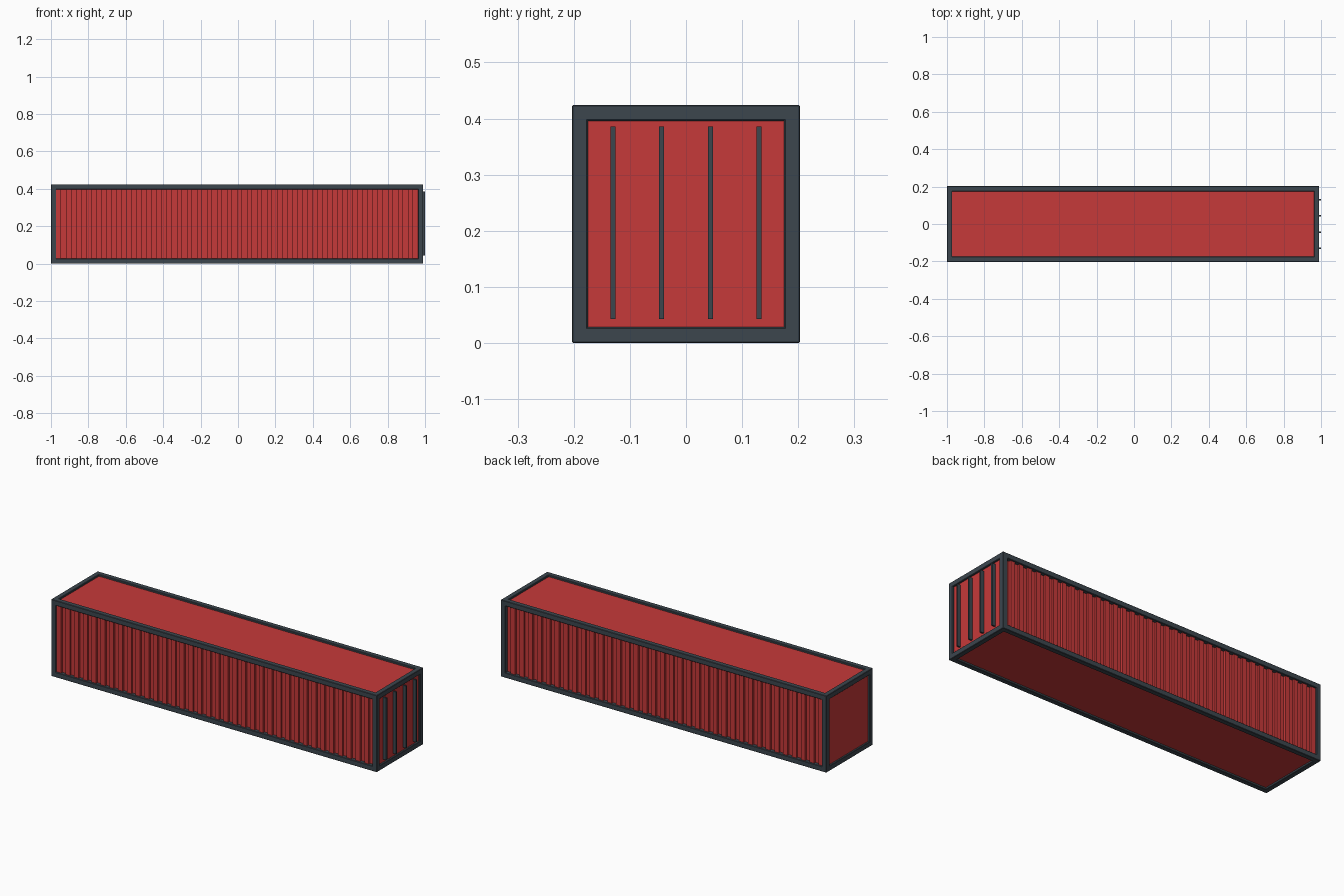
import bpy, bmesh
from mathutils import Vector

cube = bpy.data.objects.get("Cube")
if cube:
    bpy.data.objects.remove(cube, do_unlink=True)


def material(name, rgb):
    m = bpy.data.materials.new(name)
    m.use_nodes = True
    m.diffuse_color = (*rgb, 1)
    m.node_tree.nodes["Principled BSDF"].inputs["Base Color"].default_value = (*rgb, 1)
    return m


RED = material("container red", (0.565, 0.041, 0.041))
STEEL = material("dark steel", (0.045, 0.061, 0.076))

# Frame limits and beam thickness
X0, X1, Y, H, T = -1.0, 0.99, 0.203, 0.424, 0.028


def make(name, bm, mat):
    bmesh.ops.recalc_face_normals(bm, faces=bm.faces)
    mesh = bpy.data.meshes.new(name)
    bm.to_mesh(mesh)
    bm.free()
    mesh.materials.append(mat)
    obj = bpy.data.objects.new(name, mesh)
    bpy.context.collection.objects.link(obj)
    return obj


def box(name, lo, hi, mat, bevel=0):
    lo, hi = Vector(lo), Vector(hi)
    bm = bmesh.new()
    bmesh.ops.create_cube(bm, size=1)
    for v in bm.verts:
        v.co = (lo + hi) / 2 + v.co * (hi - lo)
    obj = make(name, bm, mat)
    if bevel:
        mod = obj.modifiers.new("bevel", "BEVEL")
        mod.width, mod.segments = bevel, 1
    return obj


# Twelve frame beams
for ys, side in ((-1, "front"), (1, "back")):
    ya, yb = sorted((ys * Y, ys * (Y - T)))
    for z, level in ((0, "bottom"), (H - T, "top")):
        box(f"{side}_{level}_rail", (X0, ya, z), (X1, yb, z + T), STEEL, 0.002)
    for x, end in ((X0, "right"), (X1 - T, "left")):
        box(f"{side}_{end}_post", (x, ya, 0), (x + T, yb, H), STEEL, 0.002)
for x, end in ((X0, "right"), (X1 - T, "left")):
    for z, level in ((0, "bottom"), (H - T, "top")):
        box(f"{end}_{level}_crossbeam", (x, -Y, z), (x + T, Y, z + T), STEEL, 0.002)

# Flat panels, set slightly into the frame
R, D, E = 0.01, 0.01, 0.01
a, b, w = X0 + T - E, X1 - T + E, Y - T + E
box("roof_panel", (a, -w, H - R - D), (b, w, H - R), RED)
box("floor_panel", (a, -w, R), (b, w, R + D), RED)
box("end_panel", (X0 + R, -w, T - E), (X0 + R + D, w, H - T + E), RED)
box("door_panel", (X1 - R - D, -w, T - E), (X1 - R, w, H - T + E), RED)


# Corrugated side walls: a square-wave profile raised to full height
def corrugated_wall(name, sign):
    waves, outer, inner = 36, Y - 0.008, Y - 0.02
    left, right = X0 + T, X1 - T
    step = (right - left) / (2 * waves)
    path = []
    for i in range(2 * waves):
        y = sign * (inner if i % 2 else outer)
        path += [(left + i * step, y), (left + (i + 1) * step, y)]
    bm = bmesh.new()
    rows = [[bm.verts.new((x, y, z)) for x, y in path] for z in (T - E, H - T + E)]
    low, high = rows
    for i in range(len(path) - 1):
        quad = (low[i], low[i + 1], high[i + 1], high[i])
        bm.faces.new(quad if sign < 0 else quad[::-1])
    mesh = bpy.data.meshes.new(name)
    bm.to_mesh(mesh)
    bm.free()
    mesh.materials.append(RED)
    bpy.context.collection.objects.link(bpy.data.objects.new(name, mesh))


corrugated_wall("front_wall", -1)
corrugated_wall("back_wall", 1)

# Door locking bars
for i in range(4):
    y = -0.13 + i * 0.0867
    box(f"door_bar_{i + 1}", (X1 - R - 0.002, y - 0.0045, 0.043),
        (1.0, y + 0.0045, 0.386), STEEL)
